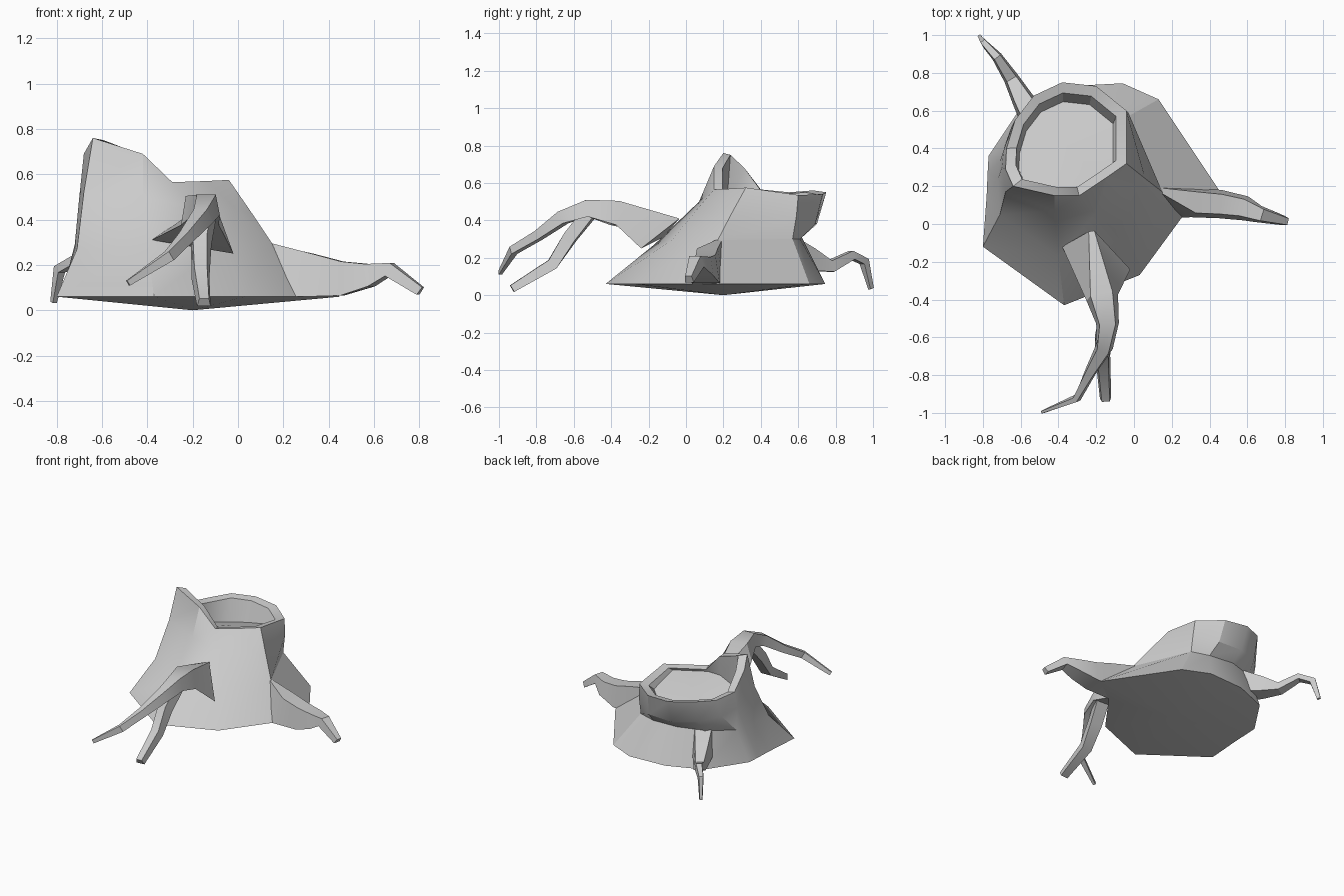
import bpy
import bmesh
from mathutils import Vector

cube = bpy.data.objects.get("Cube")
if cube:
    bpy.data.objects.remove(cube, do_unlink=True)

bark = bpy.data.materials.new("bark_grey")
bark.use_nodes = True
GREY = (0.6, 0.6, 0.6, 1)
bark.diffuse_color = GREY
bark.node_tree.nodes["Principled BSDF"].inputs["Base Color"].default_value = GREY


def finish(bm, name, angle):
    bmesh.ops.recalc_face_normals(bm, faces=bm.faces)
    mesh = bpy.data.meshes.new(name)
    bm.to_mesh(mesh)
    bm.free()
    mesh.materials.append(bark)
    obj = bpy.data.objects.new(name, mesh)
    bpy.context.collection.objects.link(obj)
    bpy.ops.object.select_all(action='DESELECT')
    obj.select_set(True)
    bpy.context.view_layer.objects.active = obj
    bpy.ops.object.shade_smooth_by_angle(angle=angle)


def loft(bm, rings):
    """Join rings of equal length into a skin; return the vertex rings."""
    loops = [[bm.verts.new(p) for p in ring] for ring in rings]
    n = len(loops[0])
    for a, b in zip(loops, loops[1:]):
        for i in range(n):
            j = (i + 1) % n
            bm.faces.new((a[i], a[j], b[j], b[i]))
    return loops


def fan(bm, loop, tip):
    apex = bm.verts.new(tip)
    for i, v in enumerate(loop):
        bm.faces.new((v, loop[(i + 1) % len(loop)], apex))


# Stump: each column runs from ground edge, through waist and chest, to the broken rim
GROUND = 0.06
columns = [
    ((0.45, 0.18), (0.15, 0.17, 0.295), (0.06, 0.24, 0.43), (-0.04, 0.32, 0.575)),
    ((0.13, 0.66), (-0.03, 0.57, 0.30), (-0.03, 0.59, 0.42), (-0.04, 0.60, 0.535)),
    ((-0.06, 0.745), (-0.16, 0.61, 0.30), (-0.18, 0.69, 0.38), (-0.20, 0.73, 0.54)),
    ((-0.34, 0.73), (-0.36, 0.62, 0.31), (-0.37, 0.70, 0.38), (-0.38, 0.75, 0.55)),
    ((-0.59, 0.63), (-0.55, 0.56, 0.31), (-0.54, 0.63, 0.40), (-0.53, 0.68, 0.56)),
    ((-0.77, 0.36), (-0.69, 0.40, 0.29), (-0.65, 0.51, 0.42), (-0.63, 0.55, 0.55)),
    ((-0.775, 0.27), (-0.71, 0.33, 0.29), (-0.69, 0.39, 0.45), (-0.675, 0.40, 0.565)),
    ((-0.78, 0.15), (-0.72, 0.24, 0.29), (-0.70, 0.30, 0.50), (-0.68, 0.29, 0.69)),
    ((-0.80, -0.12), (-0.71, 0.05, 0.27), (-0.68, 0.17, 0.52), (-0.64, 0.20, 0.76)),
    ((-0.37, -0.43), (-0.40, -0.17, 0.27), (-0.42, 0.07, 0.50), (-0.42, 0.15, 0.69)),
    ((0.03, -0.27), (-0.06, -0.08, 0.29), (-0.20, 0.06, 0.46), (-0.29, 0.15, 0.565)),
    ((0.25, 0.03), (0.14, 0.12, 0.29), (0.0, 0.19, 0.44), (-0.14, 0.25, 0.57)),
]
hollow = Vector((-0.36, 0.42, 0))
rim = [Vector(c[3]) for c in columns]


def floor_height(p):
    """The hollow's floor slopes down towards the back right."""
    return 0.47 + 0.2 * (p.x - hollow.x) - 0.3 * (p.y - hollow.y)


inner, floor = [], []
for p in rim:
    out = Vector((p.x, p.y, 0)) - hollow
    q = hollow + out * 0.83
    inner.append((q.x, q.y, p.z - 0.01))
    q = hollow + out * 0.78 + Vector((0, -0.03, 0))
    floor.append((q.x, q.y, min(floor_height(q), p.z - 0.03)))

bm = bmesh.new()
rings = [[(*c[0], GROUND) for c in columns]]
rings += [[c[k] for c in columns] for k in (1, 2, 3)]
loops = loft(bm, rings + [inner, floor])
fan(bm, loops[0], (-0.2, 0.2, 0.0))
fan(bm, loops[-1], (hollow.x, hollow.y, floor_height(hollow)))
finish(bm, "stump", 0.55)


def root(name, stations, mouth=None):
    """Four-sided tapering root; stations are centre, width, height.
    An optional mouth gives the corners where it leaves the stump."""
    centres = [Vector(s[0]) for s in stations]
    last = len(centres) - 1
    rings = [mouth] if mouth else []
    for i, (c, w, h) in enumerate(stations):
        along = (centres[min(i + 1, last)] - centres[max(i - 1, 0)]).normalized()
        side = along.cross(Vector((0, 0, 1))).normalized()
        up = side.cross(along)
        rings.append([centres[i] + side * sx * w / 2 + up * sz * h / 2
                      for sx, sz in ((-0.7, 1), (0.7, 1), (1, -1), (-1, -1))])
    bm = bmesh.new()
    loops = loft(bm, rings)
    bm.faces.new(loops[0])
    bm.faces.new(loops[-1])
    finish(bm, name, 0.5)


# Front root arches out of the stump and forks into two toes
root("front_root", [
    ((-0.17, -0.38, 0.44), 0.17, 0.13),
    ((-0.14, -0.53, 0.465), 0.12, 0.09),
    ((-0.16, -0.66, 0.415), 0.09, 0.07),
    ((-0.235, -0.79, 0.32), 0.06, 0.05),
    ((-0.305, -0.925, 0.24), 0.04, 0.045),
    ((-0.485, -0.995, 0.12), 0.018, 0.025),
], mouth=[(-0.21, -0.035, 0.41), (-0.24, -0.04, 0.405),
          (-0.38, -0.12, 0.31), (-0.02, -0.24, 0.25)])
root("front_root_fork", [
    ((-0.14, -0.50, 0.46), 0.09, 0.07),
    ((-0.165, -0.62, 0.31), 0.09, 0.07),
    ((-0.165, -0.715, 0.165), 0.08, 0.06),
    ((-0.15, -0.93, 0.035), 0.06, 0.04),
])

# Left root hugs the ground, then bends down at its toe
root("left_root", [
    ((0.32, 0.115, 0.155), 0.16, 0.19),
    ((0.46, 0.105, 0.14), 0.15, 0.15),
    ((0.58, 0.085, 0.155), 0.13, 0.10),
    ((0.67, 0.05, 0.18), 0.09, 0.06),
    ((0.805, 0.015, 0.085), 0.05, 0.04),
], mouth=[(0.15, 0.19, 0.29), (0.15, 0.16, 0.295),
          (0.25, 0.035, 0.06), (0.30, 0.20, 0.06)])

# Back root reaches out past the skirt and hooks down
root("back_root", [
    ((-0.52, 0.54, 0.23), 0.16, 0.17),
    ((-0.59, 0.66, 0.19), 0.12, 0.12),
    ((-0.65, 0.77, 0.155), 0.08, 0.06),
    ((-0.725, 0.885, 0.215), 0.055, 0.045),
    ((-0.79, 0.955, 0.18), 0.04, 0.045),
    ((-0.815, 0.99, 0.035), 0.022, 0.025),
])
